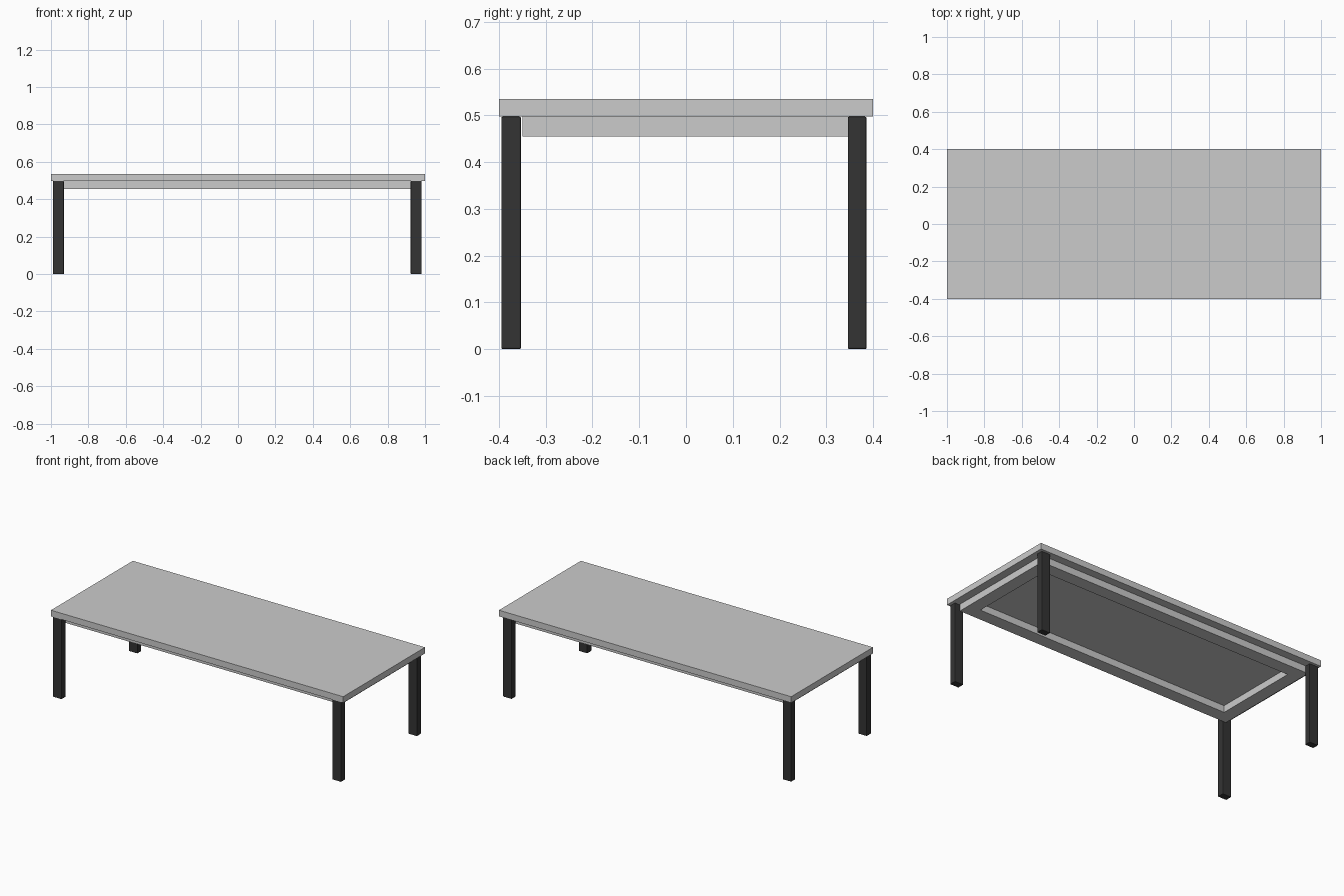
import bpy

cube = bpy.data.objects.get("Cube")
if cube:
    bpy.data.objects.remove(cube, do_unlink=True)


def make_material(name, value):
    mat = bpy.data.materials.new(name)
    mat.use_nodes = True
    colour = (value, value, value, 1)
    mat.diffuse_color = colour
    mat.node_tree.nodes["Principled BSDF"].inputs["Base Color"].default_value = colour
    return mat


def box(name, x, y, z, mat):
    """Box spanning the (low, high) range given on each axis."""
    spans = (x, y, z)
    bpy.ops.mesh.primitive_cube_add(size=1, location=[(a + b) / 2 for a, b in spans])
    obj = bpy.context.object
    obj.name = name
    obj.scale = [b - a for a, b in spans]
    bpy.ops.object.transform_apply(location=False, rotation=False, scale=True)
    obj.data.materials.append(mat)
    return obj


light_grey = make_material("light grey", 0.6)
charcoal = make_material("charcoal", 0.034)

TOP, UNDER, FRAME_LOW = 0.535, 0.497, 0.455

# Table top
box("table_top", (-1, 1), (-0.4, 0.4), (UNDER, TOP), light_grey)

# Frame under the top, a flat ring with a rectangular opening
frame = box("under_frame", (-0.95, 0.95), (-0.35, 0.35), (FRAME_LOW, UNDER), light_grey)
cutter = box("frame_opening_cutter", (-0.87, 0.87), (-0.27, 0.27), (0.4, 0.6), light_grey)
cutter.hide_render = True
cutter.hide_set(True)
cut = frame.modifiers.new("opening", "BOOLEAN")
cut.operation = "DIFFERENCE"
cut.solver = "EXACT"
cut.object = cutter
bpy.context.view_layer.objects.active = frame
bpy.ops.object.modifier_apply(modifier=cut.name)
bpy.data.objects.remove(cutter, do_unlink=True)

# Legs with softened edges
for side, x in (("right", (-0.99, -0.931)), ("left", (0.923, 0.982))):
    for end, y in (("front", (-0.395, -0.353)), ("back", (0.346, 0.386))):
        leg = box(f"{end}_{side}_leg", x, y, (0, UNDER), charcoal)
        bevel = leg.modifiers.new("soft edges", "BEVEL")
        bevel.width = 0.003
        bevel.segments = 2
